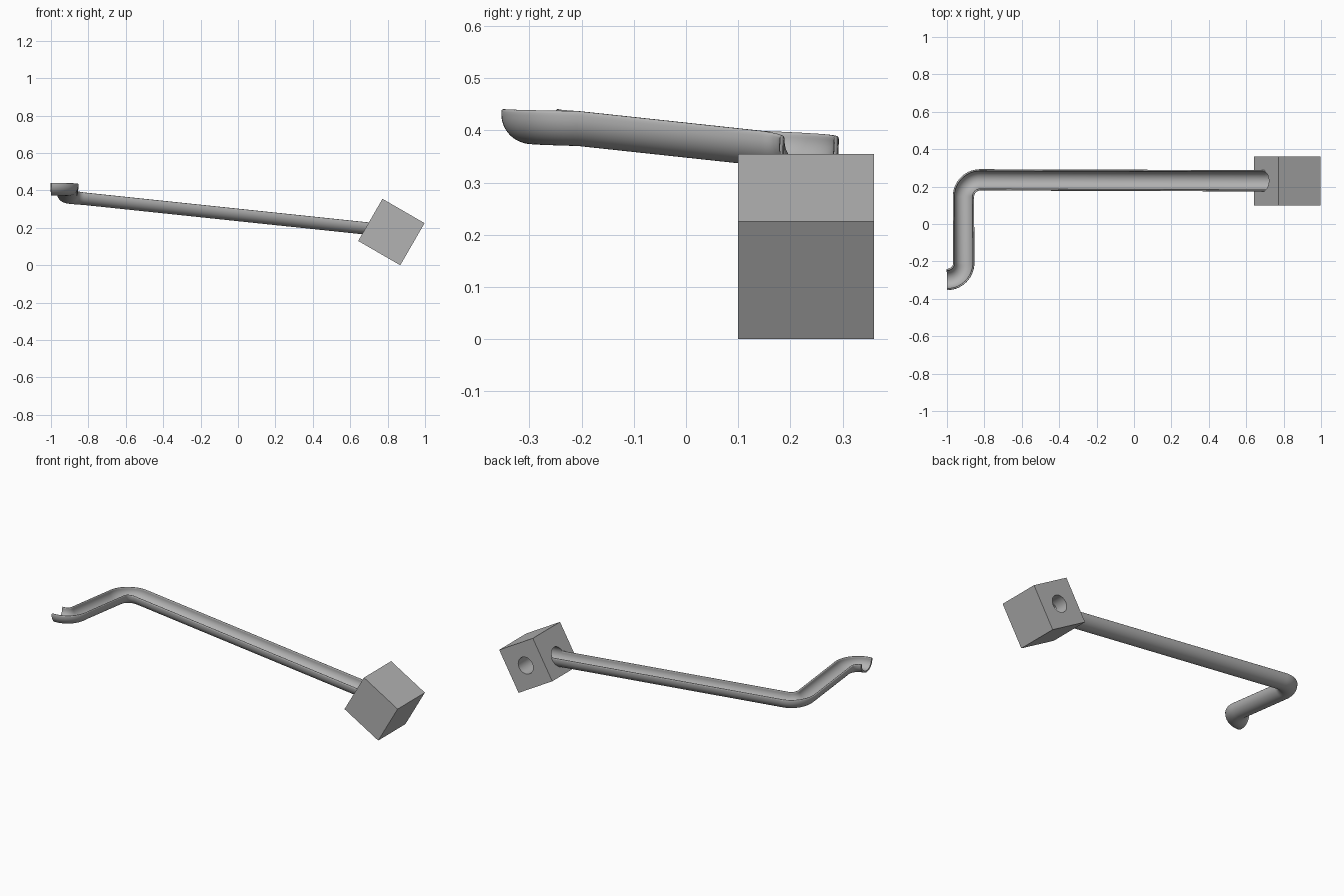
import bpy, bmesh, math
from mathutils import Vector, Matrix

cube = bpy.data.objects.get("Cube")
if cube:
    bpy.data.objects.remove(cube, do_unlink=True)

grey = bpy.data.materials.new("plain_grey")
grey.use_nodes = True
colour = (0.45, 0.45, 0.45, 1)
grey.diffuse_color = colour
grey.node_tree.nodes["Principled BSDF"].inputs["Base Color"].default_value = colour


def add_object(name, bm):
    bmesh.ops.recalc_face_normals(bm, faces=bm.faces)
    mesh = bpy.data.meshes.new(name)
    bm.to_mesh(mesh)
    bm.free()
    mesh.materials.append(grey)
    ob = bpy.data.objects.new(name, mesh)
    bpy.context.collection.objects.link(ob)
    return ob


def activate(ob):
    bpy.ops.object.select_all(action='DESELECT')
    ob.select_set(True)
    bpy.context.view_layer.objects.active = ob


def arc(cx, cy, r, start, end, steps):
    angles = [math.radians(start + (end - start) * i / steps) for i in range(steps + 1)]
    return [(cx + r * math.cos(a), cy + r * math.sin(a)) for a in angles]


# U-shaped trough section, with z = 0 at the rim
OUTER, INNER, DROP, LIP = 0.057, 0.047, -0.01, 0.005
MID = (OUTER + INNER) / 2
section = (arc(0, DROP, OUTER, 180, 360, 24)
           + arc(MID, -LIP, LIP, 0, 180, 6)
           + arc(0, DROP, INNER, 360, 180, 24)
           + arc(-MID, -LIP, LIP, 0, 180, 6))


# Trough path: long run, corner, short run, outlet bend
def bend(cx, cy, r, start, end, z0, z1, steps=14):
    pts = arc(cx, cy, r, start, end, steps)
    return [Vector((x, y, z0 + (z1 - z0) * i / steps)) for i, (x, y) in enumerate(pts)]


path = ([Vector((0.70, 0.231, 0.229))]
        + bend(-0.822, 0.146, 0.09, 90, 180, 0.389, 0.399)
        + bend(-1.0, -0.207, 0.09, 0, -90, 0.437, 0.441))

bm = bmesh.new()
rings = []
for i, p in enumerate(path):
    before = (p - path[i - 1]) if i else (path[1] - p)
    after = (path[i + 1] - p) if i < len(path) - 1 else Vector((-1, 0, 0))
    t = before.normalized() + after.normalized()
    side = Vector((t.y, -t.x, 0)).normalized()
    rings.append([bm.verts.new(p + side * u + Vector((0, 0, v))) for u, v in section])
n = len(section)
for a, b in zip(rings, rings[1:]):
    for j in range(n):
        k = (j + 1) % n
        bm.faces.new((a[j], a[k], b[k], b[j]))
for ring in (rings[0], rings[-1]):
    bm.faces.new(ring)
bmesh.ops.remove_doubles(bm, verts=bm.verts, dist=0.0001)
trough = add_object("trough", bm)
activate(trough)
bpy.ops.object.shade_smooth_by_angle(angle=math.radians(35))

# Tilted block
centre = Vector((0.82, 0.23, 0.1775))
bm = bmesh.new()
bmesh.ops.create_cube(bm, size=0.26, matrix=Matrix.Translation(centre) @ Matrix.Rotation(math.radians(30), 4, 'Y'))
block = add_object("block", bm)


# Drilled passage: in from the trough, out through the back
def drill(name, start, end, radius):
    start, end = Vector(start), Vector(end)
    axis = end - start
    bm = bmesh.new()
    place = Matrix.Translation((start + end) / 2) @ axis.to_track_quat('Z', 'Y').to_matrix().to_4x4()
    bmesh.ops.create_cone(bm, cap_ends=True, segments=48, radius1=radius, radius2=radius,
                          depth=axis.length, matrix=place)
    cutter = add_object(name, bm)
    cutter.hide_render = True
    cut = block.modifiers.new(name, 'BOOLEAN')
    cut.operation, cut.solver, cut.object = 'DIFFERENCE', 'EXACT', cutter
    activate(block)
    bpy.ops.object.modifier_apply(modifier=name)
    bpy.data.objects.remove(cutter, do_unlink=True)


drill("inlet_cutter", (0.55, 0.231, 0.235), (0.84, 0.23, 0.204), 0.049)
drill("outlet_cutter", (0.82, 0.19, 0.1775), (0.82, 0.45, 0.1775), 0.05)
activate(block)
bpy.ops.object.shade_smooth_by_angle(angle=math.radians(25))
